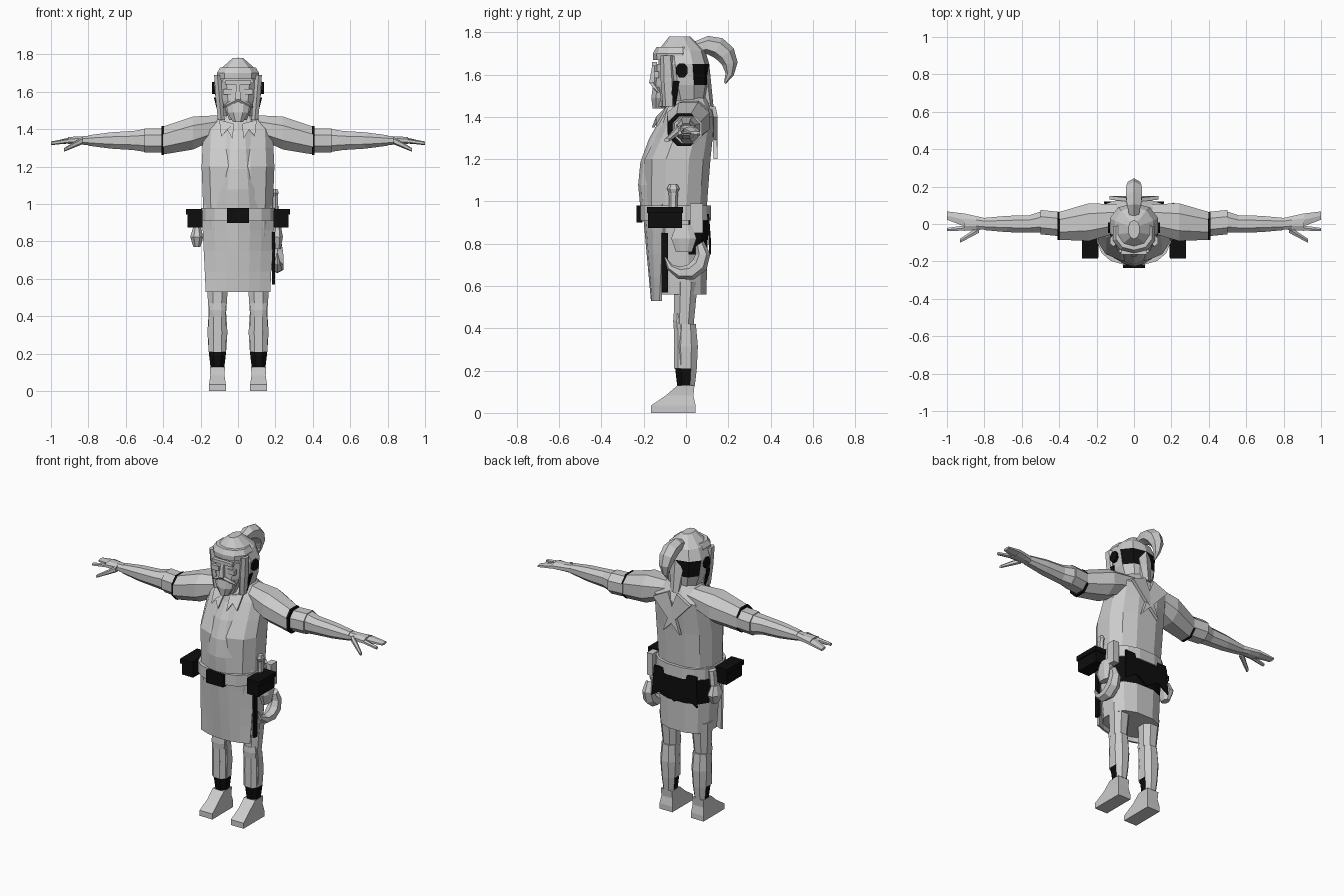
import bpy, bmesh
from math import cos, sin, pi, copysign
from mathutils import Vector

old = bpy.data.objects.get("Cube")
if old:
    bpy.data.objects.remove(old)

GREY, BLACK = range(2)
X, Y, Z = Vector((1, 0, 0)), Vector((0, 1, 0)), Vector((0, 0, 1))


def material(name, value):
    mat = bpy.data.materials.new(name)
    mat.use_nodes = True
    colour = (value, value, value, 1)
    mat.diffuse_color = colour
    mat.node_tree.nodes["Principled BSDF"].inputs["Base Color"].default_value = colour
    return mat


MATERIALS = [material("light grey", .6), material("black", .004)]


def finish(name, bm, mat=GREY, rule=None):
    bmesh.ops.recalc_face_normals(bm, faces=bm.faces)
    for face in bm.faces:
        face.material_index = int(rule(face.calc_center_median())) if rule else mat
    mesh = bpy.data.meshes.new(name)
    bm.to_mesh(mesh)
    bm.free()
    for item in MATERIALS:
        mesh.materials.append(item)
    ob = bpy.data.objects.new(name, mesh)
    bpy.context.collection.objects.link(ob)
    return ob


def pair(ob):
    """Repeat a left part on the right."""
    ob.modifiers.new("mirror", "MIRROR").use_mirror_merge = False


def skin(name, rings, sides, square, mat, rule=None):
    """Join rings of (centre, first half axis, second half axis)."""
    bm = bmesh.new()
    loops = []
    for centre, u, v in rings:
        loop = []
        for k in range(sides):
            angle = 2 * pi * (k + .5) / sides
            c, s = [copysign(abs(w) ** square, w) for w in (cos(angle), sin(angle))]
            loop.append(bm.verts.new(centre + u * c + v * s))
        loops.append(loop)
    for low, high in zip(loops, loops[1:]):
        for k in range(sides):
            j = (k + 1) % sides
            bm.faces.new((low[k], low[j], high[j], high[k]))
    bm.faces.new(loops[0])
    bm.faces.new(loops[-1])
    return finish(name, bm, mat, rule)


def solid(name, start, end, size, end_size=None, swell=1, sides=8, square=.9, mat=GREY, rule=None):
    """Tapered section from start to end, swelling in the middle."""
    start, end, size = Vector(start), Vector(end), Vector(size)
    end_size = Vector(end_size) if end_size else size
    run = end - start
    u, v = (Y, Z) if abs(run.x) > abs(run.z) else (X, Y)
    rings = []
    for t, grow in ((0, 1), (.5, swell), (1, 1)):
        a, b = size.lerp(end_size, t) * grow
        rings.append((start.lerp(end, t), u * a, v * b))
    return skin(name, rings, sides, square, mat, rule)


def box(name, centre, half, mat=GREY):
    centre, rise = Vector(centre), Z * half[-1]
    return solid(name, centre - rise, centre + rise, half[:-1], sides=4, square=0, mat=mat)


def arc(name, centre, radius, begin, end, thick):
    """Curved tapering tube in the side plane."""
    rings, steps = [], 6
    for i in range(steps + 1):
        t = i / steps
        angle = begin + (end - begin) * t
        out = Y * cos(angle) + Z * sin(angle)
        r = thick * max(.1, sin(pi * (.2 + .8 * t)))
        rings.append((Vector(centre) + out * radius, X * r, out * r))
    return skin(name, rings, sides=6, square=1, mat=GREY)


def plate(name, outline, depth, mat=GREY):
    bm = bmesh.new()
    face = bm.faces.new([bm.verts.new(p) for p in outline])
    moved = bmesh.ops.extrude_face_region(bm, geom=[face])["geom"]
    bmesh.ops.translate(bm, vec=depth, verts=[g for g in moved if isinstance(g, bmesh.types.BMVert)])
    return finish(name, bm, mat)


def apron(name, low, high, half, edge, front, bulge=0):
    """Cloth panel bowed around the body front; pairs run from low to high."""
    bm = bmesh.new()
    rows, columns = 4, 6
    grid = []
    for i in range(rows + 1):
        t = i / rows
        w, e, f = [a + (b - a) * t for a, b in (half, edge, front)]
        f -= bulge * sin(pi * t)
        across = [2 * k / columns - 1 for k in range(columns + 1)]
        grid.append([bm.verts.new((w * s, f + (e - f) * s * s, low + (high - low) * t)) for s in across])
    for a, b in zip(grid, grid[1:]):
        for k in range(columns):
            bm.faces.new((a[k], a[k + 1], b[k + 1], b[k]))
    thickness = finish(name, bm).modifiers.new("thickness", "SOLIDIFY")
    thickness.thickness, thickness.offset = .012, 0


# Landmark heights and the arm line
ankle, shin, knee, hem, waist, chest, shoulder, chin, temple, crown = (
    .13, .21, .42, .56, .94, 1.2, 1.4, 1.45, 1.65, 1.78)
elbow, wrist, knuckle, tip, arm = .56, .8, .91, 1, 1.34
leg = .11

# Tunic, skirt and apron
chest_size, yoke_size = (.2, .16), (.19, .12)
solid("tunic_waist", (0, -.05, waist), (0, -.04, chest), (.19, .15), chest_size, sides=12, square=.8)
solid("tunic_chest", (0, -.04, chest), (0, .02, shoulder), chest_size, yoke_size, sides=12, square=.8)
solid("tunic_yoke", (0, .02, shoulder), (0, .02, 1.5), yoke_size, (.08, .07), sides=12, square=.8)
solid("skirt", (0, -.03, hem), (0, -.04, waist), (.17, .13), (.19, .15), sides=12, square=.8,
      rule=lambda c: c.y > .04 and c.z > .8)
apron("apron_skirt", hem - .03, waist + .03, half=(.17, .19), edge=(-.12, -.1), front=(-.16, -.2))
apron("apron_bib", waist + .03, shoulder, half=(.18, .1), edge=(-.11, -.07), front=(-.21, -.11), bulge=.05)

# Belt, buckle and back wrap
solid("belt", (0, -.05, .91), (0, -.05, .98), (.2, .17), sides=16, square=.8)
box("buckle", (0, -.22, waist), (.06, .015, .04), BLACK)
solid("back_peplum", (0, 0, .91), (0, 0, 1), (.17, .12), (.17, .09), swell=1.05, sides=12, square=.8)
zigzag = [(.16 - .08 * i, .11, .75 + .05 * (i % 2)) for i in range(5)]
plate("back_wrap", [(-.15, .1, waist), (.15, .1, waist)] + zigzag, Y * .009, BLACK)

# Crossed cloth over the upper back and open collar
pair(plate("back_cloth", [(.13, .13, shoulder), (.03, .12, chin), (-.06, .13, chest), (0, .13, 1.26)], Y * .02))
solid("collar", (0, 0, 1.37), (0, 0, 1.49), (.13, .13), (.08, .07), swell=1.1, sides=10)
pair(plate("collar_point", [(.02, -.1, 1.43), (.1, -.08, chin), (.09, -.13, 1.36), (.06, -.13, shoulder),
                            (.03, -.15, 1.35)], Y * -.012))

# Head and hood with a black band behind
band = lambda c: c.y > .06 and c.z > 1.57
hood_size = (.135, .12)
solid("face", (0, -.1, chin), (0, -.07, temple), (.05, .04), (.1, .08), swell=1.15, sides=10)
solid("hood_side", (0, .01, chin), (0, -.01, temple), (.09, .08), hood_size, swell=1.1, sides=10, rule=band)
solid("hood_top", (0, -.01, temple), (0, -.03, crown), hood_size, (.03, .05), swell=1.3, sides=10)
solid("brow_band", (0, -.055, temple + .02), (0, -.05, 1.73), (.115, .1), (.1, .09), swell=1.1, sides=10)
arc("hair_tail", (0, .1, 1.63), radius=.11, begin=2, end=-.7, thick=.05)
solid("neck_braid", (0, .1, chin), (0, .07, temple), (.03, .03), (.06, .04), sides=6)

# Face details
box("eye_ridge", (0, -.15, temple), (.07, .012, .01))
solid("nose", (0, -.16, hem + 1), (0, -.15, temple), (.02, .02), (.012, .012), sides=4)
solid("beard", (0, -.13, chin - .01), (0, -.12, 1.54), (.03, .03), (.07, .04), swell=1.2)
pair(solid("moustache", (0, -.16, 1.56), (.08, -.13, 1.52), (.012, .012), (.005, .005), swell=1.5, sides=5))
pair(box("cheek", (.055, -.14, 1.6), (.025, .012, .015)))
pair(solid("hood_edge", (.09, -.08, chin), (.11, -.09, 1.69), (.02, .03), swell=1.15, sides=6))
pair(solid("ear_cover", (.11, -.02, 1.62), (.14, -.02, 1.62), (.03, .035), mat=BLACK))
pair(plate("jaw_strap", [(.12, -.06, 1.57), (.12, -.03, 1.57), (.09, -.05, chin), (.09, -.08, chin)],
           X * .009, BLACK))

# Arms
pair(solid("sleeve", (.08, .03, shoulder + .02), (.4, -.01, arm), (.08, .06), (.08, .08), swell=1.35))
pair(solid("arm_band", (.395, -.01, arm), (.41, -.01, arm), (.08, .082), mat=BLACK))
pair(solid("elbow_sleeve", (.4, 0, arm), (.5, .01, arm), (.07, .07)))
pair(solid("elbow", (.5, .01, arm), (elbow, 0, arm), (.06, .065), (.05, .055)))
pair(solid("forearm", (elbow, 0, arm), (wrist, 0, arm), (.05, .055), (.035, .03), swell=1.1))

# Hands
pair(solid("palm", (wrist - .02, 0, arm), (knuckle, .01, arm), (.03, .027), (.05, .02)))
pair(solid("fingers", (knuckle - .01, .02, arm), (tip, .045, arm - .015), (.04, .016), (.025, .008), sides=6))
pair(solid("index_finger", (knuckle - .02, -.02, arm), (tip, -.03, arm - .015), (.016, .013), (.01, .01), sides=6))
pair(solid("thumb", (.83, -.03, arm), (.93, -.09, arm - .05), (.02, .02), (.012, .01), sides=6))

# Legs, black ankle wraps and feet
pair(solid("thigh", (leg, -.01, knee), (leg, 0, .62), (.05, .05), (.065, .06)))
pair(solid("calf", (leg, 0, shin), (leg, 0, knee), (.05, .055), (.05, .05), swell=1.15))
pair(solid("ankle_wrap", (leg, 0, ankle), (leg, 0, shin), (.04, .045), (.05, .055), rule=lambda c: c.y < .03))
pair(solid("shin_guard", (leg, -.02, shin), (leg, -.02, knee - .02), (.05, .04)))
pair(solid("knee_pad", (leg, -.03, knee - .02), (leg, -.03, knee + .05), (.045, .03), swell=1.1))
sole = (.045, .105)
pair(solid("foot_sole", (leg, -.06, 0), (leg, -.06, .035), sole, sides=4, square=0))
pair(solid("foot_instep", (leg, -.06, .035), (leg, 0, ankle), sole, (.04, .04), swell=.9, sides=4, square=0))

# Black belt pouches
pair(box("belt_pouch", (.23, -.1, .92), (.04, .08, .045), BLACK))
pair(box("pouch_flap", (.235, -.1, .96), (.043, .085, .015), BLACK))

# Left side: knife, pack, flask and drinking horn
solid("knife_handle", (.2, -.06, .95), (.2, -.06, 1.04), (.016, .022), swell=.9, sides=6)
solid("knife_pommel", (.2, -.06, 1.04), (.2, -.06, 1.08), (.013, .02), swell=1.5, sides=6)
box("knife_sheath", (.19, -.1, .71), (.008, .015, .14), BLACK)
box("left_pack", (.2, .05, .92), (.02, .03, .07))
solid("flask", (.21, -.01, .76), (.21, -.01, .89), (.02, .04), swell=1.6)
arc("horn", (.21, -.01, .75), radius=.09, begin=.6, end=-3, thick=.04)

# Right side: hanging bag
solid("right_bag", (-.22, .02, .77), (-.22, .02, .88), (.02, .03), swell=1.9)
solid("bag_strap", (-.21, .02, .88), (-.2, .02, .97), (.02, .03), sides=6)
